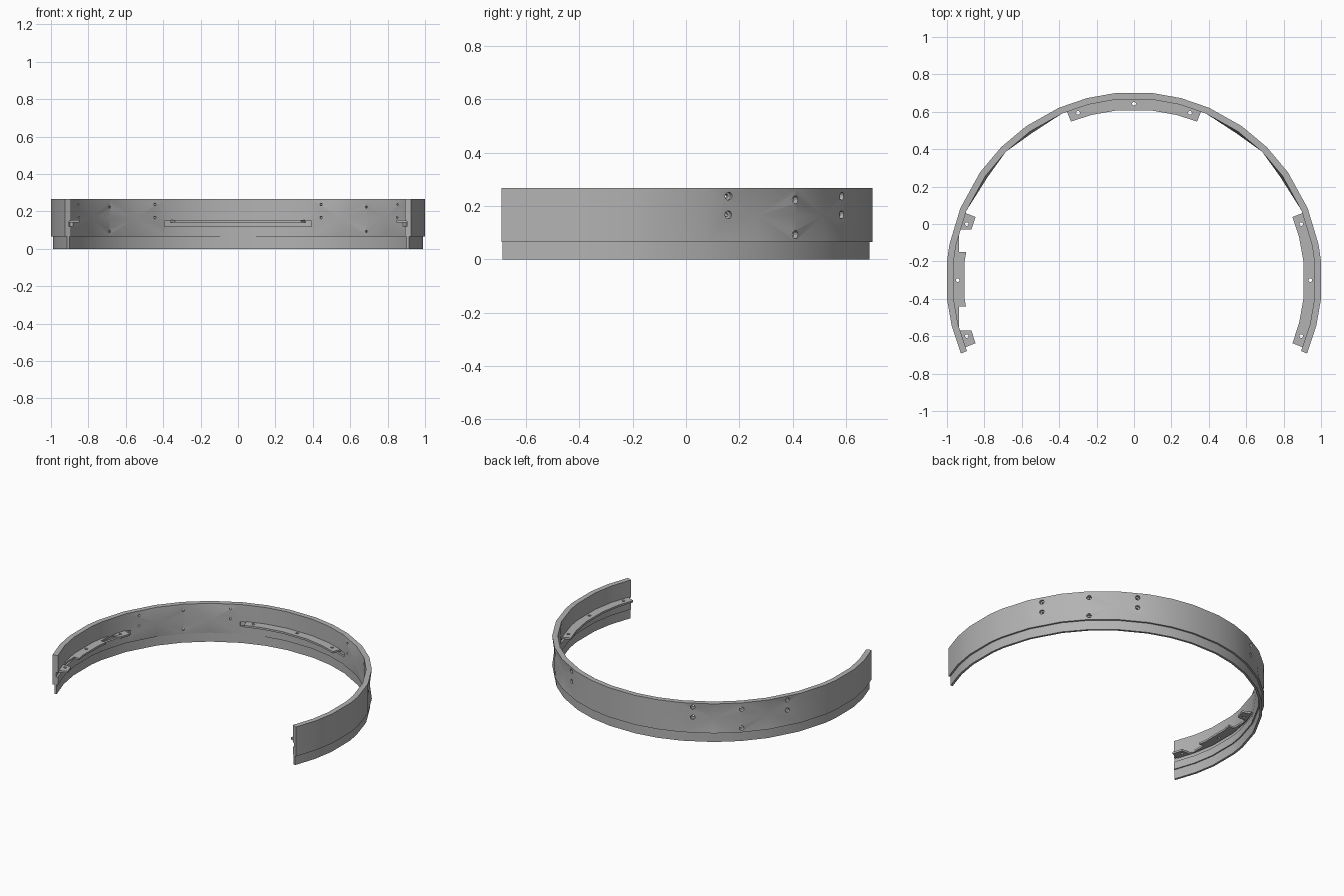
import bpy, bmesh
from math import sin, cos, radians
from mathutils import Vector

if "Cube" in bpy.data.objects:
    bpy.data.objects.remove(bpy.data.objects["Cube"])

CENTRE_Y = -0.3
grey = bpy.data.materials.new("plain grey")
grey.use_nodes = True
grey.diffuse_color = (0.45, 0.45, 0.45, 1)
grey.node_tree.nodes["Principled BSDF"].inputs["Base Color"].default_value = (0.45, 0.45, 0.45, 1)


def polar(r, deg, z):
    """Point on the ring, degrees clockwise from the back."""
    return Vector((r * sin(radians(deg)), CENTRE_Y + r * cos(radians(deg)), z))


def finish(name, bm):
    bmesh.ops.recalc_face_normals(bm, faces=bm.faces)
    mesh = bpy.data.meshes.new(name)
    bm.to_mesh(mesh)
    bm.free()
    mesh.materials.append(grey)
    ob = bpy.data.objects.new(name, mesh)
    bpy.context.collection.objects.link(ob)
    return ob


def sweep(name, profile, angles, dent=None):
    """Sweep a closed (radius, z) profile round the ring and cap the ends."""
    bm = bmesh.new()
    rings, dented = [], set()
    for a in angles:
        ring = []
        for r, z in profile:
            hollow = dent and dent(a, z)
            v = bm.verts.new(polar(r - (0.013 if hollow else 0), a, z))
            ring.append(v)
            if hollow:
                dented.add(v)
        rings.append(ring)
    n = len(profile)
    for p, q in zip(rings, rings[1:]):
        for i in range(n):
            j = (i + 1) % n
            bm.faces.new((p[i], p[j], q[j], q[i]))
    bm.faces.new(rings[0])
    bm.faces.new(rings[-1][::-1])
    warped = [f for f in bm.faces if dented & set(f.verts)]
    if warped:
        bmesh.ops.triangulate(bm, faces=warped)
    return finish(name, bm)


def rod(name, stations, axis_point, direction, sides=12):
    """Turned cutter: (distance, radius) stations along a direction."""
    bm = bmesh.new()
    side = direction.orthogonal().normalized()
    up = direction.cross(side)
    rings = []
    for d, r in stations:
        rings.append([bm.verts.new(axis_point + direction * d
                      + (side * cos(radians(360 * k / sides)) + up * sin(radians(360 * k / sides))) * r)
                      for k in range(sides)])
    for p, q in zip(rings, rings[1:]):
        for k in range(sides):
            m = (k + 1) % sides
            bm.faces.new((p[k], p[m], q[m], q[k]))
    bm.faces.new(rings[0])
    bm.faces.new(rings[-1][::-1])
    return finish(name, bm)


def box(name, x0, x1, y0, y1, z0, z1):
    bm = bmesh.new()
    bmesh.ops.create_cube(bm, size=1)
    for v in bm.verts:
        v.co = Vector(((x0 + x1) / 2 + v.co.x * (x1 - x0),
                       (y0 + y1) / 2 + v.co.y * (y1 - y0),
                       (z0 + z1) / 2 + v.co.z * (z1 - z0)))
    return finish(name, bm)


def cut(ob, cutters):
    """Subtract the cutters, bake the result and remove them."""
    for c in cutters:
        m = ob.modifiers.new("cut", 'BOOLEAN')
        m.operation, m.solver, m.object = 'DIFFERENCE', 'EXACT', c
    graph = bpy.context.evaluated_depsgraph_get()
    baked = bpy.data.meshes.new_from_object(ob.evaluated_get(graph))
    ob.modifiers.clear()
    ob.data = baked
    for c in cutters:
        bpy.data.objects.remove(c)


# Curved band with a thinner lower lip and hollowed facets on the diagonals
half = [5.7, 14.5, 23.5, 35, 45, 55, 67.5, 79, 84.3, 95.7, 104, 113]
angles = [-a for a in reversed(half)] + half
section = [(0.978, 0), (0.993, 0), (0.993, 0.065), (1.005, 0.065), (1.005, 0.165), (1.005, 0.267),
           (0.97, 0.267), (0.97, 0.165), (0.97, 0.065), (0.978, 0.065)]
band = sweep("curved_band", section, angles,
             lambda a, z: abs(a) in (35, 55) and z == 0.165)

# Inner slots and countersunk screw holes
cutters = []
for mid in (-90, 0, 90):
    steps = [mid + s for s in (-24, -14.5, -5.7, 5.7, 14.5, 24)]
    cutters.append(sweep("slot_cutter", [(0.94, 0.118), (0.983, 0.118), (0.983, 0.148), (0.94, 0.148)], steps))
for side in (-1, 1):
    for a, heights in ((27.5, (0.237, 0.167)), (45, (0.223, 0.093)), (62.5, (0.237, 0.167))):
        for z in heights:
            out = polar(1, side * a, 0) - Vector((0, CENTRE_Y, 0))
            cutters.append(rod("hole_cutter", [(0.9, 0.007), (0.978, 0.007), (0.981, 0.015), (1.05, 0.015)],
                               Vector((0, CENTRE_Y, z)), out))
cut(band, cutters)

# Thin mounting brackets with three holes each; the right one is cut into tabs
plate = [(0.912, 0.141), (0.976, 0.141), (0.976, 0.154), (0.912, 0.154)]
parts = [band]
for name, mid in (("back_bracket", 0), ("left_bracket", 90), ("right_bracket", -90)):
    ob = sweep(name, plate, [mid + s for s in (-21.7, -14.5, -5.7, 5.7, 14.5, 21.7)])
    cutters = [rod("pin_cutter", [(0, 0.01), (0.3, 0.01)], polar(0.943, mid + s, 0), Vector((0, 0, 1)))
               for s in (-18.5, 0, 18.5)]
    if name == "right_bracket":
        cutters += [box("gap_cutter", -0.935, -0.8, y0, y1, 0.1, 0.2)
                    for y0, y1 in ((-0.15, -0.03), (-0.57, -0.44))]
    cut(ob, cutters)
    parts.append(ob)

# Smooth curved walls, sharp edges
bpy.ops.object.select_all(action='DESELECT')
for ob in parts:
    ob.select_set(True)
bpy.context.view_layer.objects.active = band
bpy.ops.object.shade_smooth_by_angle(angle=radians(25))
